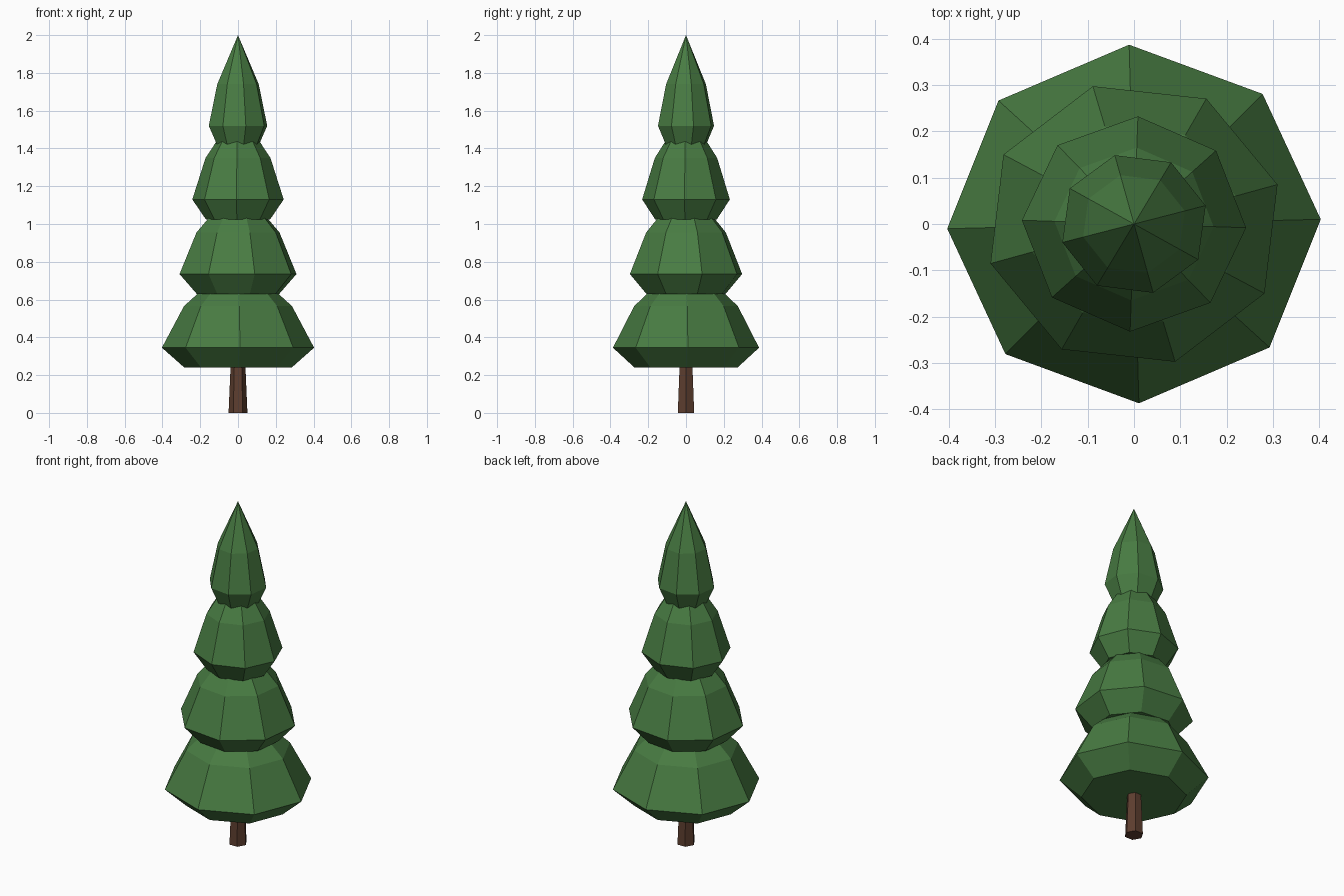
import bpy, bmesh, math

if "Cube" in bpy.data.objects:
    bpy.data.objects.remove(bpy.data.objects["Cube"])


def material(name, rgb):
    m = bpy.data.materials.new(name)
    m.diffuse_color = (*rgb, 1)
    m.use_nodes = True
    m.node_tree.nodes["Principled BSDF"].inputs["Base Color"].default_value = m.diffuse_color
    return m


GREEN = material("pine_green", (0.065, 0.2, 0.055))
BROWN = material("bark_brown", (0.11, 0.048, 0.028))


def lathe(name, rings, sides, turn, mat, squash=1.0, apex=None):
    """Flat-faced solid from (radius, z) rings, closed by a cap or an apex."""
    bm = bmesh.new()
    loops = []
    for r, z in rings:
        angles = [math.radians(turn) + math.tau * i / sides for i in range(sides)]
        loops.append([bm.verts.new((r * math.cos(a), r * squash * math.sin(a), z))
                      for a in angles])
    bm.faces.new(loops[0][::-1])
    for low, high in zip(loops, loops[1:]):
        for i in range(sides):
            j = (i + 1) % sides
            bm.faces.new((low[i], low[j], high[j], high[i]))
    if apex is None:
        bm.faces.new(loops[-1])
    else:
        tip = bm.verts.new((0, 0, apex))
        for i in range(sides):
            bm.faces.new((loops[-1][i], loops[-1][(i + 1) % sides], tip))
    mesh = bpy.data.meshes.new(name)
    bm.to_mesh(mesh)
    bm.free()
    mesh.materials.append(mat)
    obj = bpy.data.objects.new(name, mesh)
    bpy.context.collection.objects.link(obj)
    return obj


# Tapered six-sided trunk
lathe("trunk", [(0.05, 0), (0.037, 0.3)], 6, 0, BROWN)

# Foliage tiers: widest radius, height of the widest ring, turn in degrees
tiers = [(0.403, 0.345, 1.5), (0.322, 0.735, 16), (0.242, 1.13, -2), (0.16, 1.52, 15)]
for n, (r, z, turn) in enumerate(tiers, 1):
    rings = [(0.705 * r, z - 0.105), (r, z), (0.71 * r, z + 0.22)]
    lathe(f"foliage_tier_{n}", rings, 8, turn, GREEN, squash=0.96, apex=z + 0.48)
